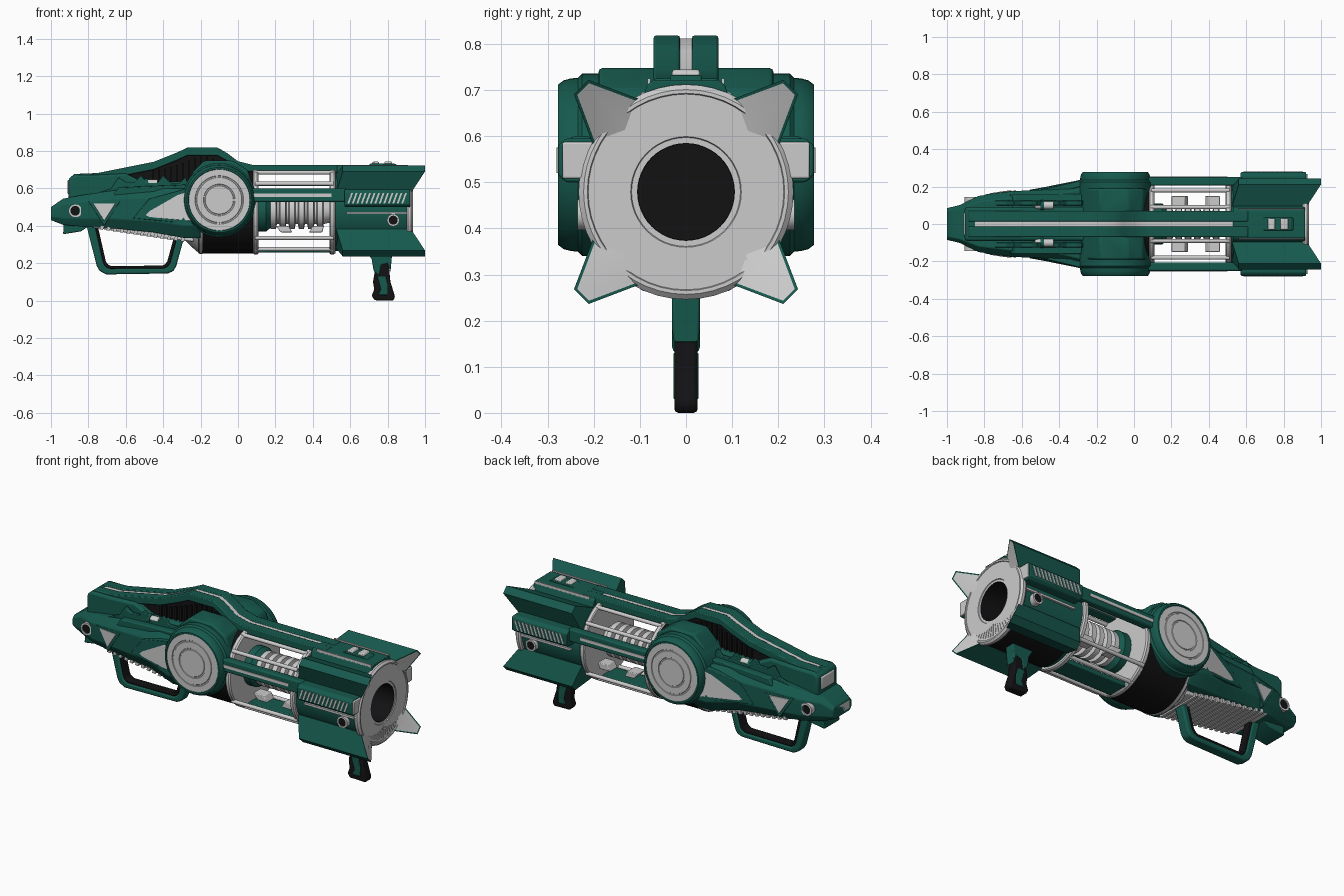
import bpy, bmesh
from math import sin, cos, pi, radians, sqrt
from mathutils import Vector

if "Cube" in bpy.data.objects:
    bpy.data.objects.remove(bpy.data.objects["Cube"])

AZ = 0.479  # barrel axis height


def material(name, rgb):
    m = bpy.data.materials.new(name)
    m.diffuse_color = (*rgb, 1)
    m.use_nodes = True
    m.node_tree.nodes["Principled BSDF"].inputs["Base Color"].default_value = m.diffuse_color
    return m


GREEN = material("green_paint", (0.008, 0.1, 0.075))
BLACK = material("black_rubber", (0.006, 0.006, 0.007))


def finish(name, bm, mat=None, bevel=0, extra=None):
    bmesh.ops.recalc_face_normals(bm, faces=bm.faces)
    me = bpy.data.meshes.new(name)
    bm.to_mesh(me)
    bm.free()
    for m in (mat, extra):
        if m or extra:
            me.materials.append(m)
        elif mat is None:
            break
    for p in me.polygons:
        p.use_smooth = True
    me.set_sharp_from_angle(angle=radians(32))
    ob = bpy.data.objects.new(name, me)
    bpy.context.collection.objects.link(ob)
    if bevel:
        b = ob.modifiers.new("bevel", 'BEVEL')
        b.width, b.segments, b.limit_method = bevel, 2, 'ANGLE'
    return ob


def add_prism(bm, pts, a, b, axis='y'):
    """Extrude (x,z) outline along y, or (y,z) outline along x. a, b may be functions of x."""
    rings = []
    for lim in (a, b):
        f = lim if callable(lim) else (lambda u, v=lim: v)
        rings.append([bm.verts.new((u, f(u), v) if axis == 'y' else (f(u), u, v)) for u, v in pts])
    n = len(pts)
    bm.faces.new(rings[0])
    bm.faces.new(rings[1][::-1])
    for i in range(n):
        j = (i + 1) % n
        bm.faces.new((rings[0][i], rings[0][j], rings[1][j], rings[1][i]))


def prism(name, pts, a, b, mat=None, bevel=0, axis='y', both=False):
    outlines = pts if isinstance(pts[0], list) else [pts]
    bm = bmesh.new()
    for o in outlines:
        add_prism(bm, o, a, b, axis)
    if both:  # mirrored twin across y = 0
        geo = bmesh.ops.duplicate(bm, geom=bm.verts[:] + bm.edges[:] + bm.faces[:])["geom"]
        for v in geo:
            if isinstance(v, bmesh.types.BMVert):
                v.co.y *= -1
    return finish(name, bm, mat, bevel)


def rect(u0, u1, v0, v1):
    return [(u0, v0), (u1, v0), (u1, v1), (u0, v1)]


def lathe(name, prof, mat=None, axis='x', c=(0, AZ), seg=48, closed=False, both=False):
    """Revolve (position, radius) profile about x (c = y,z) or y (c = x,z)."""
    bm = bmesh.new()
    for s in ((1, -1) if both else (1,)):
        rows = []
        for p, r in prof:
            k = seg if r > 0 else 1
            row = []
            for i in range(k):
                u, v = c[0] + r * cos(2 * pi * i / seg), c[1] + r * sin(2 * pi * i / seg)
                row.append(bm.verts.new((p, u * s, v) if axis == 'x' else (u, p * s, v)))
            rows.append(row)
        for r0, r1 in zip(rows, rows[1:] + (rows[:1] if closed else [])):
            for i in range(seg):
                j = (i + 1) % seg
                q = [r0[i % len(r0)], r0[j % len(r0)], r1[j % len(r1)], r1[i % len(r1)]]
                q = list(dict.fromkeys(q))
                if len(q) > 2:
                    bm.faces.new(q)
    return finish(name, bm, mat)


def rod(name, a, b, r, mat=None, axis='x', c=(0, AZ), both=False, seg=16):
    return lathe(name, [(a, 0), (a, r), (b, r), (b, 0)], mat, axis, c, seg, both=both)


def arc(a0, a1, r0, r1, n=14):
    t = [radians(a0 + (a1 - a0) * i / n) for i in range(n + 1)]
    return [(r1 * cos(k), AZ + r1 * sin(k)) for k in t] + [(r0 * cos(k), AZ + r0 * sin(k)) for k in t[::-1]]


# ---- muzzle ----
lathe("muzzle_barrel", [(.52, 0), (.52, .215), (.91, .215), (.91, .11), (.72, .11), (.72, 0)], GREEN)
lathe("muzzle_face", [(.90, .21), (.90, .226), (.91, .233), (.925, .233), (.935, .222), (.935, .214),
                      (.93, .212), (.93, .12), (.926, .118), (.926, .106), (.90, .106)], closed=True)
lathe("muzzle_bore", [(.925, .107), (.925, .104), (.74, .104), (.74, 0), (.73, 0), (.73, .107)], BLACK)
prism("muzzle_underside", arc(-122, -58, .2, .221), .54, .90, BLACK, axis='x')
ticks = []
for k in range(-7, 8):
    t, w = radians(-90 + k * 6), .0025
    d, n = Vector((cos(t), sin(t))), Vector((-sin(t), cos(t)))
    ends = [(.135 + .008 * abs(k), -w), (.2, -w), (.2, w), (.135 + .008 * abs(k), w)]
    ticks.append([(d.x * r + n.x * s, AZ + d.y * r + n.y * s) for r, s in ends])
prism("muzzle_ticks", ticks, .925, .9325, axis='x')

# ---- four corner fins with inset slanted ends ----
bm = bmesh.new()
for ang in (45, 135, 225, 315):
    loops = []
    for xb, xa in ((.525, .56), (.925, 1.0)):
        sec = ((-19, .222, xb), (-4, .322, xa), (4, .322, xa), (19, .222, xb), (0, .17, xb - .005))
        loops.append([bm.verts.new((x, r * cos(radians(ang + o)), AZ + r * sin(radians(ang + o))))
                      for o, r, x in sec])
    bm.faces.new(loops[0])
    end = bm.faces.new(loops[1])
    for i in range(5):
        j = (i + 1) % 5
        bm.faces.new((loops[0][i], loops[0][j], loops[1][j], loops[1][i]))
    bm.normal_update()
    bmesh.ops.inset_individual(bm, faces=[end], thickness=.008, depth=0)
    end.material_index = 1
fins = finish("corner_fins", bm, GREEN)
fins.data.materials.append(None)

# ---- side boxes, hatch slats, ports, top cover and sight ----
prism("side_box", [(.15, .5), (.26, .5), (.277, .515), (.277, .58), (.26, .595), (.15, .595)],
      .57, .92, GREEN, .005, 'x', True)
prism("side_box_end", rect(.165, .268, .508, .587), .90, .928, None, .004, 'x', True)
prism("side_box_slats", [[(x, .52), (x + .01, .52), (x + .03, .575), (x + .02, .575)]
                         for x in [.585 + .024 * i for i in range(13)]], .27, .281, both=True)
prism("side_strip", rect(.58, .91, .462, .474), .2, .225, both=True)
lathe("front_port_ring", [(.19, .033), (.235, .033), (.235, .024), (.19, .024)], None, 'y', (.83, .43), 24, True, True)
rod("front_port", .19, .231, .025, BLACK, 'y', (.83, .43), True, 24)
prism("muzzle_top_cover", [(-.1, .66), (.1, .66), (.085, .71), (.07, .722), (-.07, .722), (-.085, .71)],
      .53, .915, GREEN, .004, 'x')
prism("top_cover_trim", rect(.56, .91, .705, .725), .077, .084, both=True)
prism("sight_base", [(.68, .715), (.86, .715), (.84, .732), (.71, .732)], -.034, .034, GREEN, .004)
prism("sight_hoop", [[(.71, .72), (.72, .742), (.75, .744), (.76, .72)],
                     [(.78, .72), (.785, .744), (.82, .744), (.83, .72)]], -.03, .03, None, .005)

# ---- open cage with coil core ----
for n, x in (("rear", .08), ("front", .49)):
    lathe(n + "_cage_ring", [(x, 0), (x, .226), (x + .005, .232), (x + .022, .232), (x + .03, .226), (x + .03, 0)])
coil = [(.1, 0), (.1, .06)]
for i in range(6):
    x = .17 + i * .05
    coil += [(x, .07), (x + .005, .095), (x + .033, .095), (x + .038, .07)]
lathe("coil_core", coil + [(.5, .06), (.5, 0)])
lathe("coil_collar", [(.1, 0), (.1, .11), (.15, .11), (.18, .085), (.18, 0)], GREEN, seg=24)
for n, y, z in (("upper", .18, .625), ("lower", .18, .335), ("top", .09, .685), ("bottom", .09, .275)):
    rod(n + "_cage_rods", .09, .51, .011, None, 'x', (y, z), True)
prism("cage_brackets", [[(.2, .4), (.23, .365), (.29, .365), (.27, .4)],
                        [(.46, .4), (.45, .365), (.38, .365), (.4, .4)]], .08, .15, None, .004, both=True)
prism("side_rail", rect(.205, .25, .528, .6), .04, .58, GREEN, .008, 'x', True)
prism("side_rail_strip", rect(.24, .254, .555, .572), .06, .5, None, 0, 'x', True)
prism("bottom_rail", rect(-.06, .06, .258, .285), .1, .5, GREEN, .005, 'x')

# ---- drum and side discs ----
DC = (-.1, .538)
lathe("drum", [(-.21, 0), (-.21, .226), (.085, .226), (.085, 0)], BLACK)
lathe("drum_collar", [(-.31, 0), (-.31, .13), (-.25, .19), (-.205, .229), (-.19, .229), (-.19, 0)])
lathe("disc_housing", [(-.235, 0), (-.235, .188), (-.225, .198), (.225, .198), (.235, .188), (.235, 0)],
      GREEN, 'y', DC)
lathe("side_disc", [(.22, 0), (.22, .19), (.25, .187), (.265, .183), (.277, .174), (.277, .165), (.268, .163), (.268, 0)],
      GREEN, 'y', DC, both=True)
lathe("disc_plate", [(.25, 0), (.25, .163), (.274, .163), (.274, .13), (.271, .128), (.271, .122), (.274, .12),
                     (.274, .085), (.271, .083), (.271, .077), (.274, .075), (.274, 0)], None, 'y', DC, both=True)
prism("drum_shoulder", [(-.28, .6), (-.24, .69), (-.18, .748), (-.03, .748), (.05, .70), (.085, .6)],
      .06, .19, GREEN, .01, both=True)

# ---- rear body ----
SEC = [(-1, .43, .5, .085), (-.935, .405, .545, .1), (-.83, .395, .565, .15), (-.66, .385, .59, .175),
       (-.45, .365, .6, .185), (-.29, .335, .6, .232), (-.2, .335, .6, .232)]


def width(x):
    for (x0, _, _, w0), (x1, _, _, w1) in zip(SEC, SEC[1:]):
        if x <= x1:
            return w0 + (w1 - w0) * (x - x0) / (x1 - x0)
    return SEC[-1][3]


bm = bmesh.new()
prev = None
for x, zb, zt, w in SEC:
    h = zt - zb
    half = [(w * .8, zb), (w, zb + .25 * h), (w, zb + .78 * h), (w * .8, zt)]
    ring = [bm.verts.new((x, y, z)) for y, z in half + [(-y, z) for y, z in half[::-1]]]
    if prev:
        for i in range(8):
            bm.faces.new((prev[i], prev[i - 1], ring[i - 1], ring[i]))
    else:
        bm.faces.new(ring)
    prev = ring
bm.faces.new(prev)
finish("rear_body", bm, GREEN, .004)


def panel(name, pts, mat=None, lift=.006, bevel=.003):
    prism(name, pts, lambda x: width(x) - .03, lambda x: width(x) + lift, mat, bevel, both=True)


panel("side_panel_frame", [(-.56, .44), (-.475, .545), (-.275, .6), (-.26, .5), (-.24, .41)], GREEN, .003)
panel("side_panel", [(-.53, .45), (-.46, .53), (-.275, .58), (-.275, .49), (-.25, .425)])
panel("triangle_frame", [(-.8, .53), (-.63, .53), (-.715, .4)], GREEN, .003)
panel("triangle_panel", [(-.775, .52), (-.655, .52), (-.715, .425)])
lathe("rear_port_ring", [(.08, .036), (.145, .036), (.145, .026), (.08, .026)], None, 'y', (-.87, .48), 24, True, True)
rod("rear_port", .08, .14, .027, BLACK, 'y', (-.87, .48), True, 24)
prism("tail_cap", rect(-.07, .07, .44, .495), -1.0, -.96, None, .004, 'x')
prism("tail_keel", [(-.935, .355), (-.84, .37), (-.78, .41), (-.93, .43)], -.07, .07, GREEN, .005)
prism("belly", [(-.78, .43), (-.775, .39), (-.36, .328), (-.24, .315), (-.2, .4)], -.13, .13, None, .006)
prism("belly_ribs", [[(x, .383 - .15 * (x + .75)), (x + .018, .38 - .15 * (x + .75)),
                      (x + .03, .42 - .15 * (x + .75)), (x + .012, .42 - .15 * (x + .75))]
                     for x in [-.74 + .036 * i for i in range(13)]], -.14, .14)

# ---- upper body and arched spine ----
prism("upper_body", [(-.905, .53), (-.905, .655), (-.875, .672), (-.76, .672), (-.6, .68), (-.5, .63), (-.25, .64),
                     (-.2, .53)], -.09, .09, GREEN, .012)
prism("upper_end_plate", rect(-.06, .06, .57, .645), -.912, -.89, None, .006, 'x')
prism("toothed_plate", [(-.8, .56), (-.68, .6), (-.64, .66), (-.6, .635), (-.55, .635), (-.52, .67), (-.48, .63), (-.43, .63),
                        (-.4, .67), (-.36, .63), (-.31, .63), (-.28, .66), (-.25, .56)], .1, .125, GREEN, .003, both=True)
prism("shoulder_deck", [(-.67, .56), (-.64, .605), (-.28, .62), (-.25, .56)], -.16, .16, GREEN, .006)
rod("deck_pods", -.53, -.43, .022, None, 'x', (.1, .625), True)
rod("deck_pod_rings", -.5, -.48, .027, GREEN, 'x', (.1, .625), True)
ARCH = [(-.9, .655), (-.875, .677), (-.75, .682), (-.45, .742), (-.33, .79), (-.27, .818), (-.11, .818),
        (-.06, .79), (0, .745), (.08, .725), (.61, .725)]


def strip(top, thick):
    return [(x, z + top) for x, z in ARCH] + [(x, z + top - thick) for x, z in ARCH[::-1]]


prism("spine_beam", strip(0, .042), .013, .07, GREEN, .005, both=True)
prism("spine_strip", strip(-.006, .03)[1:-1], -.0135, .0135)
prism("spine_core", [(-.6, .6), (-.6, .68), (-.45, .71), (-.27, .785), (-.11, .785), (0, .71), (.07, .69), (.07, .6)],
      -.05, .05, BLACK)
prism("spine_ribs", [rect(x, x + .012, .63, .7 + max(0, .075 - abs(x + .19) * .35))
                     for x in [-.46 + .032 * i for i in range(15)]], -.06, .06, BLACK)

# ---- rear loop handle ----
OUT = [(-.81, .4), (-.755, .185), (-.74, .158), (-.705, .14), (-.375, .145), (-.345, .158), (-.33, .185), (-.285, .35)]
MID = [(-.765, .4), (-.722, .21), (-.712, .185), (-.69, .17), (-.395, .172), (-.375, .182), (-.362, .2), (-.325, .34)]
INN = [(-.75, .4), (-.708, .215), (-.7, .197), (-.68, .185), (-.405, .187), (-.39, .195), (-.378, .21), (-.342, .34)]
prism("loop_handle", OUT + MID[::-1], -.03, .03, GREEN, .008)
prism("loop_liner", MID + INN[::-1], -.024, .024, BLACK, .004)

# ---- front grip ----
prism("front_grip", [(.72, .2), (.73, .15), (.722, .1), (.728, .06), (.715, .025), (.73, .002), (.83, .0), (.84, .02),
                     (.815, .1), (.805, .2)], -.025, .025, BLACK, .008)
prism("grip_mount", [(.69, .262), (.715, .22), (.725, .16), (.755, .13), (.765, .19), (.80, .2), (.815, .15), (.825, .262)],
      -.03, .03, GREEN, .006)
prism("grip_side_plate", [(.745, .13), (.765, .06), (.75, .03), (.8, .03), (.80, .09), (.79, .13)], -.0275, .0275, GREEN, .003)
